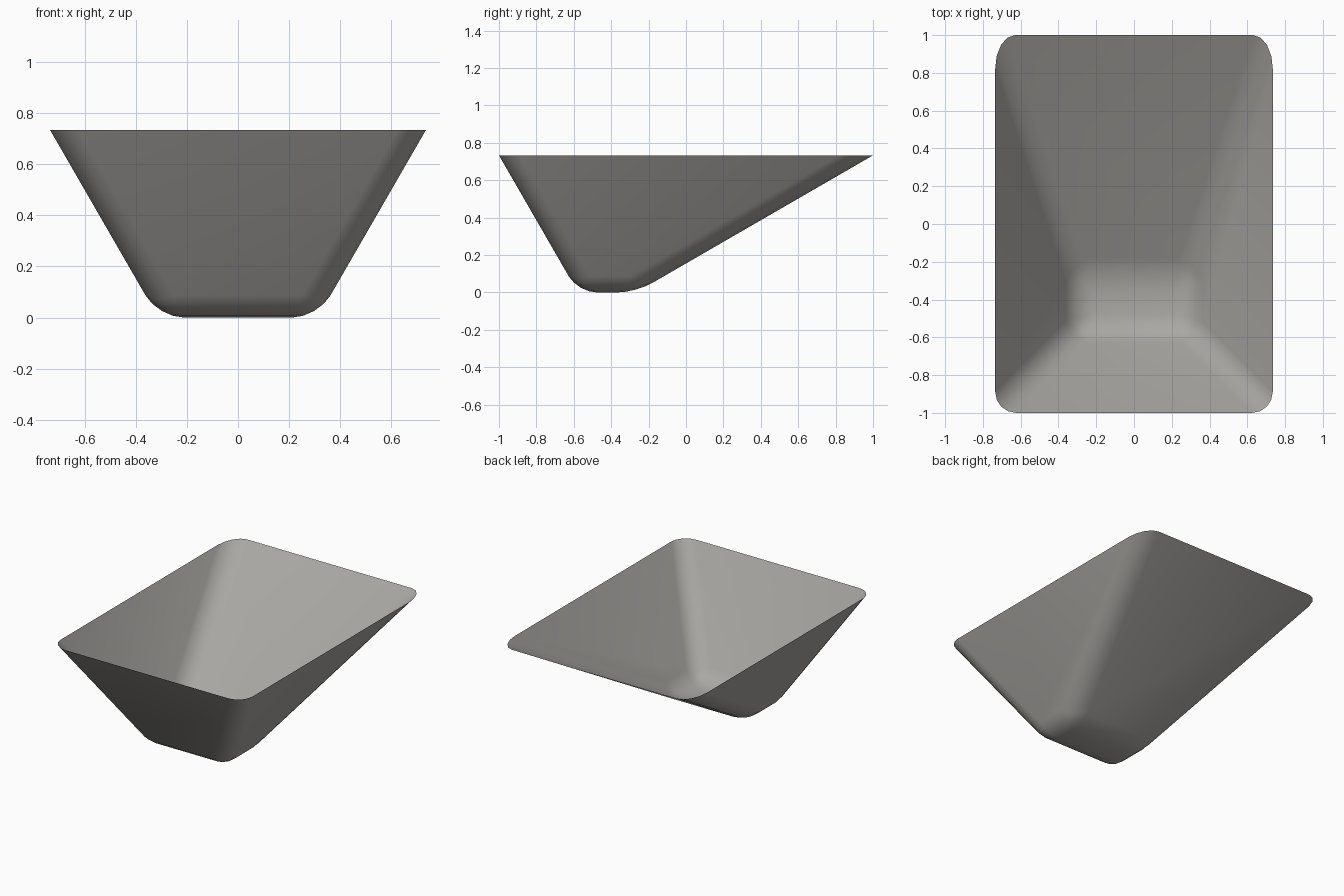
import bpy, bmesh

if "Cube" in bpy.data.objects:
    bpy.data.objects.remove(bpy.data.objects["Cube"])

# Sharp outline of the tub: rim rectangle and floor rectangle (x0, x1, y0, y1, z)
RIM = (-0.735, 0.735, -1.0, 1.0, 0.733)
FLOOR = (-0.312, 0.312, -0.577, -0.268, 0.0)


def ring(bm, x0, x1, y0, y1, z):
    return [bm.verts.new(p) for p in ((x0, y0, z), (x1, y0, z), (x1, y1, z), (x0, y1, z))]


# Open tapered shell: floor plus four sloping walls
bm = bmesh.new()
floor, rim = ring(bm, *FLOOR), ring(bm, *RIM)
bm.faces.new(floor[::-1])
for i in range(4):
    j = (i + 1) % 4
    bm.faces.new((floor[i], floor[j], rim[j], rim[i]))

# Round every edge except the open rim
inner = [e for e in bm.edges if not e.is_boundary]
bmesh.ops.bevel(bm, geom=inner, offset=0.1, offset_type='OFFSET', segments=4,
                profile=0.5, affect='EDGES', clamp_overlap=True)
for f in bm.faces:
    f.smooth = True

mesh = bpy.data.meshes.new("tub_shell")
bm.to_mesh(mesh)
bm.free()
tub = bpy.data.objects.new("tub_shell", mesh)
bpy.context.collection.objects.link(tub)

# Plain warm grey
grey = bpy.data.materials.new("warm_grey")
grey.diffuse_color = (0.40, 0.39, 0.37, 1.0)
grey.use_nodes = True
grey.node_tree.nodes["Principled BSDF"].inputs["Base Color"].default_value = grey.diffuse_color
mesh.materials.append(grey)
